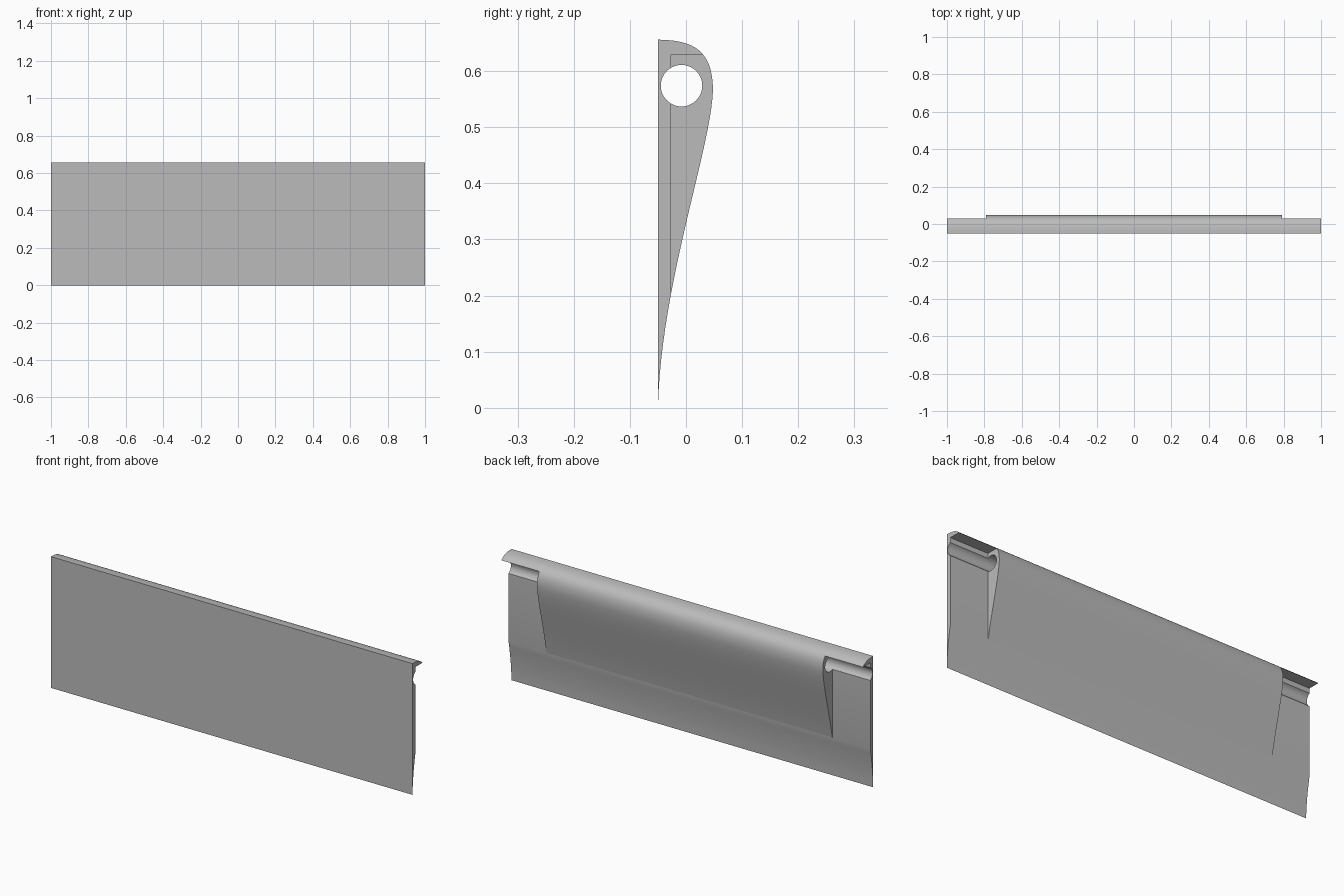
import bpy, bmesh, math
from mathutils import Vector, Matrix
from mathutils.geometry import interpolate_bezier

old = bpy.data.objects.get("Cube")
if old:
    bpy.data.objects.remove(old, do_unlink=True)

HALF = 1.0          # half span
NOTCH_X = 0.79      # where the end notches begin
HINGE = (-0.008, 0.574)
HINGE_R = 0.037

grey = bpy.data.materials.new("plain grey")
grey.use_nodes = True
colour = (0.5, 0.5, 0.5, 1)
grey.diffuse_color = colour
grey.node_tree.nodes["Principled BSDF"].inputs["Base Color"].default_value = colour


def make_object(name, bm):
    bmesh.ops.recalc_face_normals(bm, faces=bm.faces)
    mesh = bpy.data.meshes.new(name)
    bm.to_mesh(mesh)
    bm.free()
    mesh.materials.append(grey)
    obj = bpy.data.objects.new(name, mesh)
    bpy.context.collection.objects.link(obj)
    return obj


def extrude_profile(name, points, x0, x1):
    """Sweep a closed (y, z) outline along x."""
    bm = bmesh.new()
    face = bm.faces.new([bm.verts.new((x0, y, z)) for y, z in points])
    swept = bmesh.ops.extrude_face_region(bm, geom=[face])["geom"]
    verts = [v for v in swept if isinstance(v, bmesh.types.BMVert)]
    bmesh.ops.translate(bm, verts=verts, vec=(x1 - x0, 0, 0))
    return make_object(name, bm)


def bezier(*pts, steps=24):
    return [(p.x, p.y) for p in interpolate_bezier(*[Vector(p) for p in pts], steps)]


# Flap body: flat front, thin lower edge, rounded nose at the top
back = bezier((-0.05, 0), (-0.045, 0.22), (0.044, 0.46), (0.048, 0.565))
nose = bezier((0.048, 0.565), (0.048, 0.64), (0.01, 0.655), (-0.05, 0.656))
flap = extrude_profile("flap", back + nose[1:], -HALF, HALF)

# Cutters: two end notches and the hinge bore
box = [(-0.027, 0.1), (0.2, 0.1), (0.2, 0.63), (-0.027, 0.63)]
cutters = [extrude_profile(name, box, side * NOTCH_X, side * (HALF + 0.1))
           for name, side in (("left_notch_cutter", 1), ("right_notch_cutter", -1))]
circle = [(HINGE[0] + HINGE_R * math.cos(a), HINGE[1] + HINGE_R * math.sin(a))
          for a in (math.tau * i / 48 for i in range(48))]
cutters.append(extrude_profile("hinge_bore_cutter", circle, -HALF - 0.2, HALF + 0.2))

bpy.context.view_layer.objects.active = flap
for cutter in cutters:
    mod = flap.modifiers.new(cutter.name, 'BOOLEAN')
    mod.operation = 'DIFFERENCE'
    mod.solver = 'EXACT'
    mod.object = cutter
    bpy.ops.object.modifier_apply(modifier=mod.name)
for cutter in cutters:
    bpy.data.objects.remove(cutter, do_unlink=True)

# Smooth nose and bore, keep the cut edges crisp
bpy.ops.object.select_all(action='DESELECT')
flap.select_set(True)
bpy.ops.object.shade_smooth_by_angle(angle=math.radians(30))
